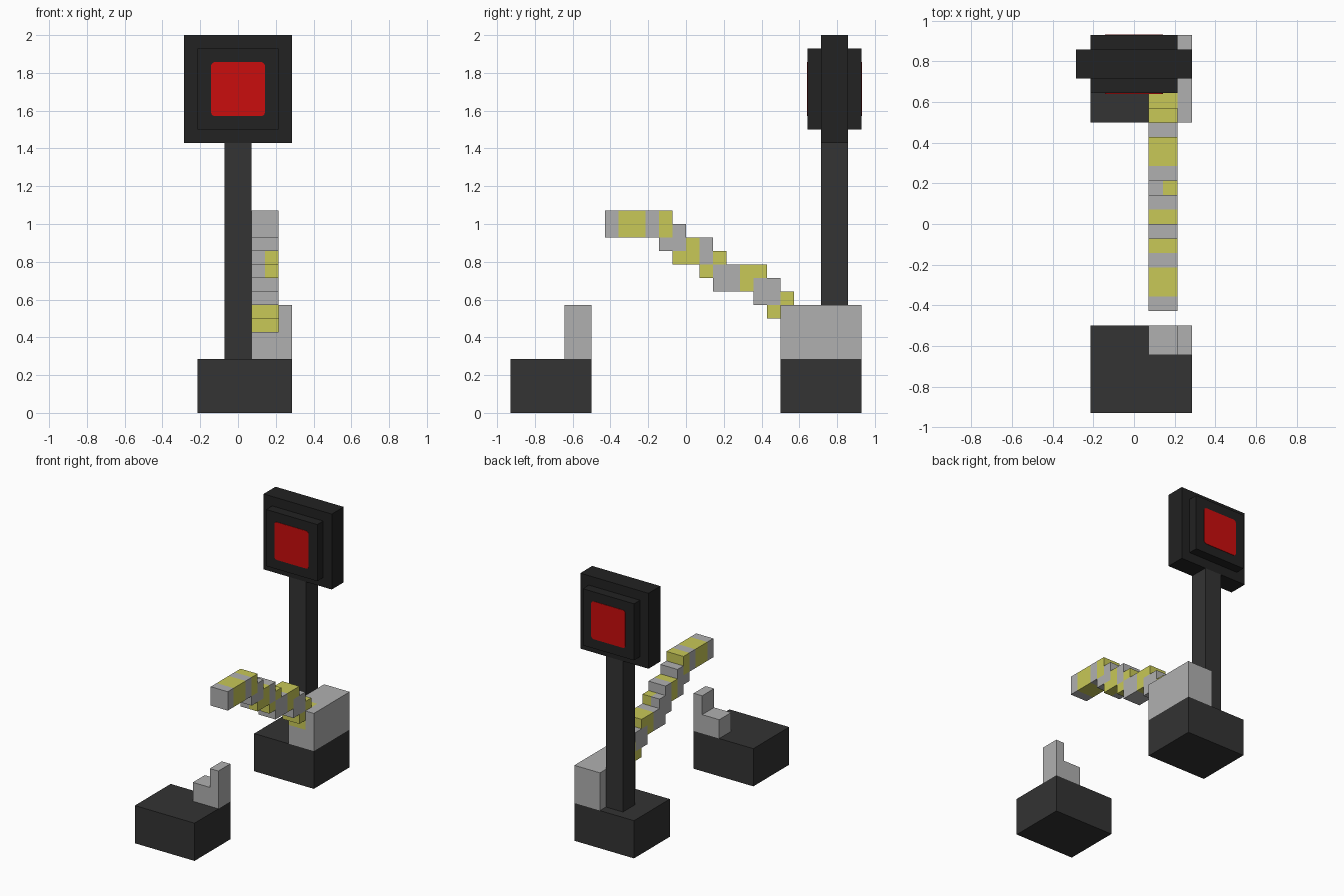
import bpy, bmesh, math

if "Cube" in bpy.data.objects:
    bpy.data.objects.remove(bpy.data.objects["Cube"])

U = 1 / 14  # the model sits on a grid of 28 units in height


def material(name, rgb):
    m = bpy.data.materials.new(name)
    m.diffuse_color = (*rgb, 1)
    m.use_nodes = True
    m.node_tree.nodes["Principled BSDF"].inputs["Base Color"].default_value = m.diffuse_color
    return m


BASE = material("dark_grey", (0.033, 0.033, 0.033))
HEAD = material("near_black", (0.016, 0.016, 0.016))
GREY = material("light_grey", (0.434, 0.434, 0.434))
YELLOW = material("yellow", (0.578, 0.578, 0.095))
RED = material("red", (0.59, 0.004, 0.004))


def finish(name, bm, mats):
    mesh = bpy.data.meshes.new(name)
    bm.to_mesh(mesh)
    bm.free()
    for m in mats:
        mesh.materials.append(m)
    ob = bpy.data.objects.new(name, mesh)
    bpy.context.collection.objects.link(ob)
    return ob


def box(name, x, y, z, mat):
    bm = bmesh.new()
    bmesh.ops.create_cube(bm, size=1)
    for v in bm.verts:
        v.co = [(r[0] + (c + 0.5) * (r[1] - r[0])) * U for c, r in zip(v.co, (x, y, z))]
    return finish(name, bm, [mat])


def voxels(name, cells, mats):
    """Outer skin of filled cells; each cell holds a material index."""
    bm = bmesh.new()
    for cell, col in cells.items():
        for axis in range(3):
            for side in (0, 1):
                nb = list(cell)
                nb[axis] += 2 * side - 1
                if tuple(nb) in cells:
                    continue
                a, b = (axis + 1) % 3, (axis + 2) % 3
                loop = [(0, 0), (1, 0), (1, 1), (0, 1)]
                verts = []
                for da, db in (loop if side else loop[::-1]):
                    p = list(cell)
                    p[axis] += side
                    p[a] += da
                    p[b] += db
                    verts.append(bm.verts.new([c * U for c in p]))
                bm.faces.new(verts).material_index = col
    bmesh.ops.remove_doubles(bm, verts=bm.verts, dist=1e-4)
    return finish(name, bm, mats)


# Bases and post
box("rear_base", (-3, 4), (7, 13), (0, 4), BASE)
box("front_base", (-3, 4), (-13, -7), (0, 4), BASE)
box("signal_post", (-1, 1), (10, 12), (4, 20), BASE)

# Signal head with a raised panel on both sides
box("signal_head", (-4, 4), (10, 12), (20, 28), HEAD)
box("front_panel", (-3, 3), (9, 10), (21, 27), HEAD)
box("back_panel", (-3, 3), (12, 13), (21, 27), HEAD)


# Red lamps: thin plates with rounded corners
def lamp(name, y, out):
    bm = bmesh.new()
    h, r, ring = 2 * U, 0.02, []
    for i, (sx, sz) in enumerate(((1, 1), (-1, 1), (-1, -1), (1, -1))):
        for k in range(4):
            t = math.radians(90 * i + 30 * k)
            ring.append(bm.verts.new((sx * (h - r) + r * math.cos(t), y,
                                      24 * U + sz * (h - r) + r * math.sin(t))))
    face = bm.faces.new(ring)
    top = bmesh.ops.extrude_face_region(bm, geom=[face])["geom"]
    for v in top:
        if isinstance(v, bmesh.types.BMVert):
            v.co.y += out
    bmesh.ops.recalc_face_normals(bm, faces=bm.faces)
    finish(name, bm, [RED])


lamp("front_lamp", 9 * U, -0.003)
lamp("back_lamp", 13 * U, 0.003)


# Grey hinge housing and barrier arm on the rear base
def fill(cells, x, y, z, col):
    for i in range(*x):
        for j in range(*y):
            for k in range(*z):
                cells.setdefault((i, j, k), col)


arm = {}
# each step: y range, z bottom, colour (0 grey, 1 yellow); earlier steps win overlaps
for y0, y1, z, col in ((-6, -5, 13, 0), (-5, -3, 13, 1), (-3, -2, 13, 0), (-2, -1, 13, 1),
                       (-2, 0, 12, 0), (-1, 1, 11, 1), (1, 2, 11, 0),
                       (5, 7, 8, 0), (2, 4, 9, 0), (4, 6, 9, 1), (1, 3, 10, 1),
                       (6, 8, 7, 1), (7, 9, 6, 1)):
    fill(arm, (1, 3), (y0, y1), (z, z + 2), col)
# half-width grey patches on the left side of the arm's middle
for cell in ((1, -1, 11), (1, 1, 10), (1, 2, 11)):
    arm[cell] = 0
voxels("barrier_arm", arm, [GREY, YELLOW])

housing = {}
fill(housing, (1, 4), (7, 13), (4, 8), 0)
for cell in arm:
    housing.pop(cell, None)
voxels("hinge_housing", housing, [GREY])

# Cradle on the front base that catches the arm
cradle = {}
fill(cradle, (1, 4), (-9, -7), (4, 6), 0)
fill(cradle, (3, 4), (-9, -7), (6, 8), 0)
voxels("arm_cradle", cradle, [GREY])
